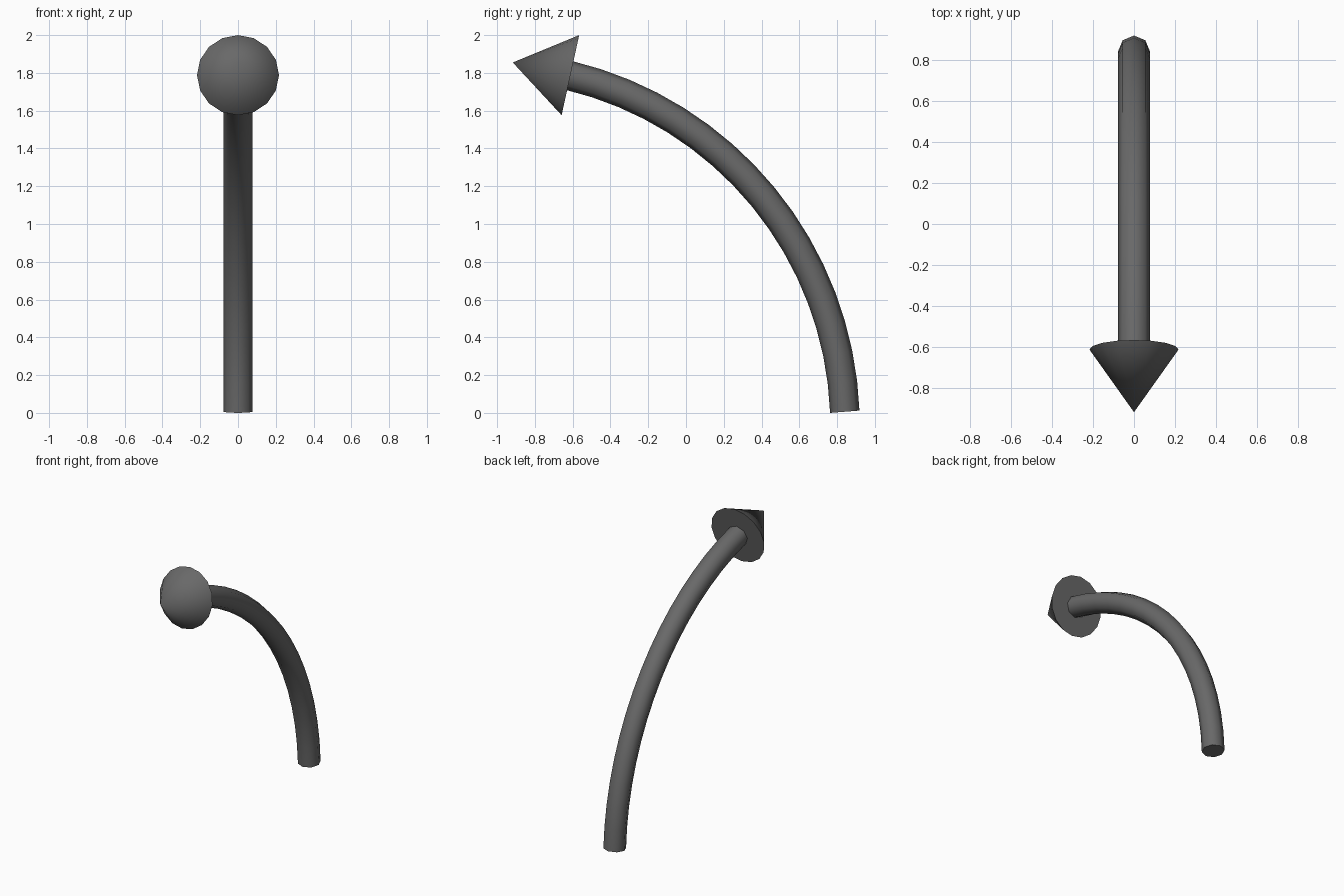
import bpy, bmesh, math
from mathutils import Vector

if "Cube" in bpy.data.objects:
    bpy.data.objects.remove(bpy.data.objects["Cube"])

SEGMENTS, SIDES, RADIUS = 16, 8, 0.078
ARC_CENTRE, ARC_RADIUS = Vector((0, -1.064, -0.067)), 1.906
START, END = math.radians(2.2), math.radians(76.6)

# Dark grey surface shared by both parts
dark = bpy.data.materials.new("dark_grey")
dark.diffuse_color = (0.14, 0.14, 0.14, 1)
dark.use_nodes = True
dark.node_tree.nodes["Principled BSDF"].inputs["Base Color"].default_value = dark.diffuse_color


def finish(bm, name):
    bmesh.ops.recalc_face_normals(bm, faces=bm.faces)
    mesh = bpy.data.meshes.new(name)
    bm.to_mesh(mesh)
    bm.free()
    mesh.materials.append(dark)
    obj = bpy.data.objects.new(name, mesh)
    bpy.context.collection.objects.link(obj)
    bpy.ops.object.select_all(action='DESELECT')
    obj.select_set(True)
    bpy.context.view_layer.objects.active = obj
    bpy.ops.object.shade_smooth_by_angle(angle=math.radians(50))
    return obj


def arc_point(i):
    a = START + (END - START) * i / SEGMENTS
    return ARC_CENTRE + ARC_RADIUS * Vector((0, math.cos(a), math.sin(a)))


# Curved shaft: octagonal rings swept along a circular arc
path = [arc_point(i) for i in range(SEGMENTS + 1)]
bm = bmesh.new()
rings = []
for i, p in enumerate(path):
    tangent = (path[min(i + 1, SEGMENTS)] - path[max(i - 1, 0)]).normalized()
    side = Vector((1, 0, 0))
    out = side.cross(tangent)
    rings.append([bm.verts.new(p + RADIUS * (side * math.cos(a) + out * math.sin(a)))
                  for a in (math.tau * k / SIDES for k in range(SIDES))])
for r0, r1 in zip(rings, rings[1:]):
    for k in range(SIDES):
        n = (k + 1) % SIDES
        bm.faces.new((r0[k], r0[n], r1[n], r1[k]))
bm.faces.new(rings[0])
bm.faces.new(rings[-1])
finish(bm, "curved_shaft")

# Arrow head: 16-sided cone pointing along the end of the arc
base, tip = Vector((0, -0.612, 1.788)), Vector((0, -0.917, 1.855))
bm = bmesh.new()
bmesh.ops.create_cone(bm, cap_ends=True, segments=16, radius1=0.217, radius2=0,
                      depth=(tip - base).length)
bmesh.ops.remove_doubles(bm, verts=bm.verts, dist=1e-5)
tilt = math.atan2(-(tip.y - base.y), tip.z - base.z)
head = finish(bm, "arrow_head")
head.location = (base + tip) / 2
head.rotation_euler = (tilt, 0, 0)
